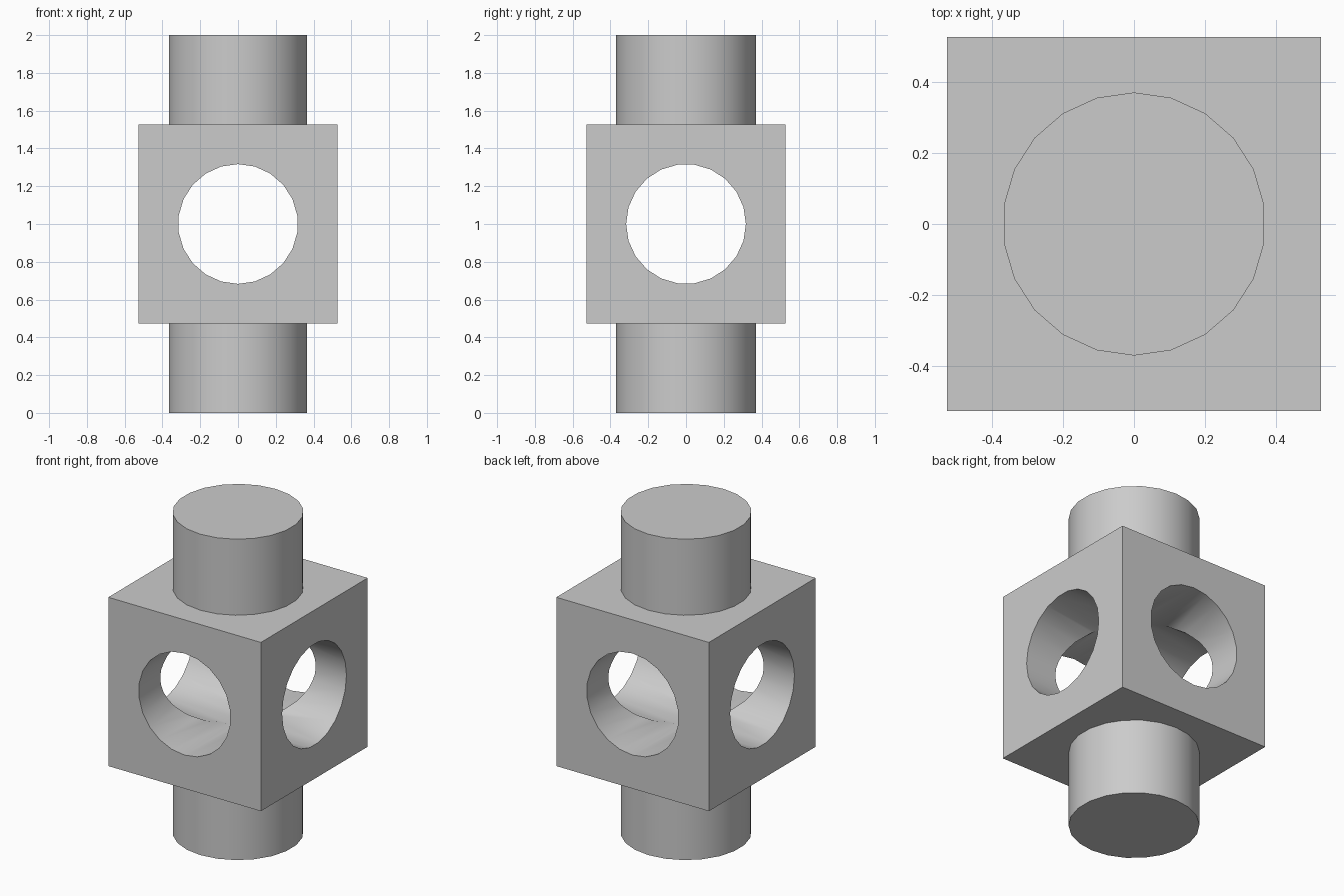
import bpy, math

cube = bpy.data.objects.get("Cube")
if cube:
    bpy.data.objects.remove(cube, do_unlink=True)

SIDES = 22
HALF = 0.526      # half width of the block
PEG_R = 0.37
HOLE_R = 0.317

grey = bpy.data.materials.new("light grey")
grey.use_nodes = True
grey.diffuse_color = (0.6, 0.6, 0.6, 1)
grey.node_tree.nodes["Principled BSDF"].inputs["Base Color"].default_value = (0.6, 0.6, 0.6, 1)


def cylinder(name, radius, depth, location, rotation=(0, 0, 0)):
    bpy.ops.mesh.primitive_cylinder_add(vertices=SIDES, radius=radius, depth=depth,
                                        location=location, rotation=rotation)
    obj = bpy.context.object
    obj.name = name
    obj.data.materials.append(grey)
    return obj


def smooth(obj):
    bpy.ops.object.select_all(action='DESELECT')
    obj.select_set(True)
    bpy.context.view_layer.objects.active = obj
    bpy.ops.object.shade_smooth_by_angle(angle=math.radians(30))


# Central block
bpy.ops.mesh.primitive_cube_add(size=2 * HALF, location=(0, 0, 1))
block = bpy.context.object
block.name = "block"
block.data.materials.append(grey)

# Two crossing round through-holes
q = math.pi / 2
for name, rot in (("hole_cutter_x", (0, q, 0)), ("hole_cutter_y", (q, 0, 0))):
    cutter = cylinder(name, HOLE_R, 1.6, (0, 0, 1), rot)
    mod = block.modifiers.new(name, 'BOOLEAN')
    mod.operation = 'DIFFERENCE'
    mod.solver = 'EXACT'
    mod.object = cutter
    bpy.context.view_layer.objects.active = block
    bpy.ops.object.modifier_apply(modifier=mod.name)
    bpy.data.objects.remove(cutter, do_unlink=True)
smooth(block)

# Round pegs above and below the block
length = 1 - HALF
for name, z in (("lower_peg", length / 2), ("upper_peg", 2 - length / 2)):
    smooth(cylinder(name, PEG_R, length, (0, 0, z)))
